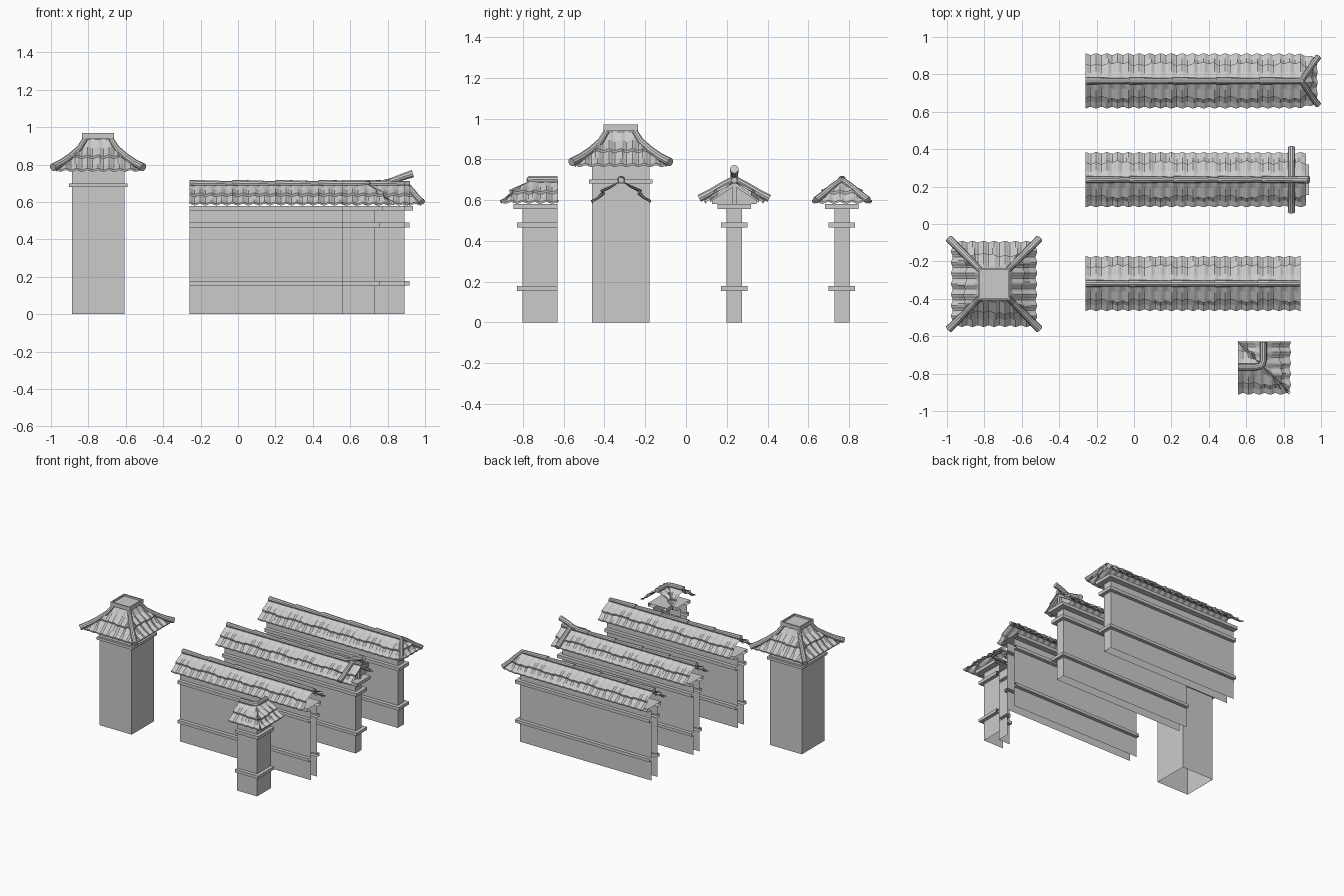
import bpy, bmesh, math
from mathutils import Vector

if "Cube" in bpy.data.objects:
    bpy.data.objects.remove(bpy.data.objects["Cube"])


def make(name, verts, faces, up=False):
    """Build a mesh, merge doubles, and point its faces outward (or upward)."""
    bm = bmesh.new()
    vs = [bm.verts.new(v) for v in verts]
    for f in faces:
        bm.faces.new([vs[i] for i in f])
    bmesh.ops.remove_doubles(bm, verts=bm.verts, dist=0.0003)
    bmesh.ops.recalc_face_normals(bm, faces=bm.faces)
    ref = sum((v.co for v in bm.verts), Vector()) / len(bm.verts)
    total = 0
    for f in bm.faces:
        d = Vector((0, 0, 1)) if up else f.calc_center_median() - ref
        total += f.normal.dot(d) * f.calc_area()
    if total < 0:
        bmesh.ops.reverse_faces(bm, faces=bm.faces)
    me = bpy.data.meshes.new(name)
    bm.to_mesh(me)
    bm.free()
    ob = bpy.data.objects.new(name, me)
    bpy.context.collection.objects.link(ob)
    return ob


def loft(name, rings, closed=False, caps=False, up=False):
    """Bridge a list of equally long point rows."""
    n = len(rings[0])
    verts = [p for r in rings for p in r]
    faces = []
    for i in range(len(rings) - 1):
        for j in range(n if closed else n - 1):
            k = (j + 1) % n
            faces.append((i * n + j, i * n + k, (i + 1) * n + k, (i + 1) * n + j))
    if caps:
        faces.append(tuple(range(n)))
        faces.append(tuple((len(rings) - 1) * n + j for j in range(n)))
    return make(name, verts, faces, up)


def tube(name, pts, r0, r1=None, sides=10):
    """Round roll tile along a path."""
    r1 = r1 or r0
    pts = [Vector(p) for p in pts]
    rings = []
    for i, p in enumerate(pts):
        t = (pts[min(i + 1, len(pts) - 1)] - pts[max(i - 1, 0)]).normalized()
        a = t.cross(Vector((0, 0, 1))).normalized()
        b = a.cross(t)
        r = r0 + (r1 - r0) * i / (len(pts) - 1)
        rings.append([p + r * (a * math.cos(q * math.tau / sides) + b * math.sin(q * math.tau / sides))
                      for q in range(sides)])
    return loft(name, rings, True, True)


def box(name, x0, x1, y0, y1, z0, z1):
    return loft(name, [[(x0, y0, z), (x1, y0, z), (x1, y1, z), (x0, y1, z)] for z in (z0, z1)], True, True)


WAVE = 0.23 / 4
SLOPE = [(0, .695), (.045, .668), (.088, .645), (.084, .632), (.115, .609), (.143, .595), (.142, .586)]


def tiles(name, x0, x1, place, low=None, high=None, profile=SLOPE, step=(2, 3), dmax=9):
    """Wavy tile slope: x runs along the eave, d away from the ridge."""
    n = max(2, round((x1 - x0) / WAVE * 6))
    rows = []
    for k, (d, z) in enumerate(profile):
        row = []
        d = min(d, dmax)
        for i in range(n + 1):
            x = x0 + (x1 - x0) * i / n
            w = math.cos((x - x0) / WAVE * math.tau)
            amp = 0 if k == 0 else 0.0045
            dd = d + amp * w
            if k in step and ((x - x0) / 0.23) % 1 > 0.5:
                dd += 0.01
            if low:
                x = max(x, low(d))
            if high:
                x = min(x, high(d))
            row.append(place(x, dd, z + amp * w))
        rows.append(row)
    return loft(name, rows, up=True)


def ridge(name, x0, x1, y, n=5):
    """Overlapping tapered roll tiles along a ridge."""
    s = (x1 - x0) / n
    for i in range(n):
        a = x0 + i * s
        tube(f"{name}_{i}", [(a, y, .701), (a + s, y, .697)], .019, .015)


# shared wall section: half width and height, with moulding bands
HALF = [(.0375, 0), (.0375, .155), (.065, .155), (.065, .178), (.0375, .178), (.0375, .465),
        (.065, .465), (.065, .49), (.0375, .49), (.0375, .555), (.082, .555), (.082, .58), (0, .58)]
FULL = HALF + [(-s, z) for s, z in reversed(HALF[:-1])]
X0, X1 = -.26, .89
YA, YB, YC = -.318, .237, .765

# plain wall, open at both ends
loft("plain_wall", [[(X0, YA - s, z), (X1, YA - s, z)] for s, z in FULL])

# walls with a finished right end
for nm, y in (("gable_wall", YB), ("hip_wall", YC)):
    e = X1 - .0375
    loft(nm, [[(X0, y - h, z), (e + h, y - h, z), (e + h, y + h, z), (X0, y + h, z)] for h, z in HALF])

# roofs of the three straight walls
hip = lambda d: .90 + .08 * d / .145
for s in (-1, 1):
    tiles("plain_roof", X0, X1, lambda x, d, z: (x, YA + s * d, z))
    tiles("gable_roof", X0, .92, lambda x, d, z: (x, YB + s * d, z))
    tiles("hip_roof", X0, .985,
          lambda x, d, z: (x, YC + s * d * (1 - .14 * max(0, (x - .88) / .1)), z), high=hip)
    # hip rolls on the finished end
    tube("hip_roll", [(.895, YC, .70), (.925, YC + s * .045, .668), (.952, YC + s * .085, .633),
                      (.985, YC + s * .128, .60)], .014, .017)
    # barge rolls over the gable
    tube("barge_roll", [(.842, YB, .705), (.842, YB + s * .06, .672), (.842, YB + s * .12, .635),
                        (.842, YB + s * .172, .608)], .016, .02)
    # gable rafters
    loft("gable_rafter", [[(x, YB + s * .005, .685), (x, YB + s * .005, .665),
                           (x, YB + s * .12, .588), (x, YB + s * .12, .606)] for x in (.885, .91)], True, True)
tiles("hip_end_roof", -.125, .125, lambda x, d, z: (hip(d), YC + x, z),
      low=lambda d: -.86 * d, high=lambda d: .86 * d)
ridge("plain_ridge", X0, X1, YA)
ridge("gable_ridge", X0, .92, YB)
ridge("hip_ridge", X0, .905, YC)

# gable infill, king post and upturned ridge finial
make("gable_infill", [(.882, YB - .11, .58), (.882, YB + .11, .58), (.882, YB + .11, .607),
                      (.882, YB, .69), (.882, YB - .11, .607)], [(0, 1, 2, 3, 4)])
box("gable_post", .885, .905, YB - .01, YB + .01, .58, .68)
tube("ridge_finial", [(.78, YB, .703), (.83, YB, .715), (.88, YB, .734), (.935, YB, .752)], .016, .021)

# corner wall, an L sweep
CX, CY, CE, CN = .692, -.765, .555, -.63
loft("corner_wall", [[(CE, CY - s, z), (CX + s, CY - s, z), (CX + s, CN, z)] for s, z in FULL])
L = CX - CE
for swap in (0, 1):
    for s in (-1, 1):
        def place(p, d, z):
            a, b = p, s * d
            if swap:
                a, b = -b, -a
            return (CX + a, CY + b, z)
        tiles("corner_roof", -L, .15, place, high=lambda d: -s * d, dmax=.145 if s < 0 else L - .002)
tube("corner_ridge", [(CE, CY, .70), (CX - .04, CY, .70), (CX - .016, CY + .006, .70),
                      (CX - .006, CY + .016, .70), (CX, CY + .04, .70), (CX, CN, .70)], .018)

# square pillar: shaft with a band, open below
PX, PY = -.748, -.32


def square(h, z):
    return [(PX - h, PY - h, z), (PX + h, PY - h, z), (PX + h, PY + h, z), (PX - h, PY + h, z)]


loft("pillar_shaft", [square(h, z) for h, z in ((.14, 0), (.14, .68), (.156, .68), (.156, .70),
                                                (.14, .70), (.14, .80))], True)
# pillar cap with a shallow recess
loft("pillar_cap", [square(h, z) for h, z in ((.07, .91), (.07, .94), (.085, .94), (.085, .97),
                                              (.075, .97), (.075, .957), (0, .957))], True)
# concave pillar roof: four tile slopes and four hip rolls
PILLAR = [(.07, .935), (.098, .89), (.15, .848), (.147, .836), (.19, .80), (.226, .776), (.224, .766)]
for q in range(4):
    c, s4 = round(math.cos(q * math.pi / 2)), round(math.sin(q * math.pi / 2))
    turn = lambda x, y, z: (PX + c * x - s4 * y, PY + s4 * x + c * y, z)
    tiles("pillar_roof", -.23, .23, lambda x, d, z: turn(x, d, z), low=lambda d: -d,
          high=lambda d: d, profile=PILLAR)
    tube("pillar_hip_roll", [turn(h, h, z) for h, z in ((.07, .935), (.10, .887), (.15, .842),
                                                        (.195, .81), (.242, .785))], .015, .021)
